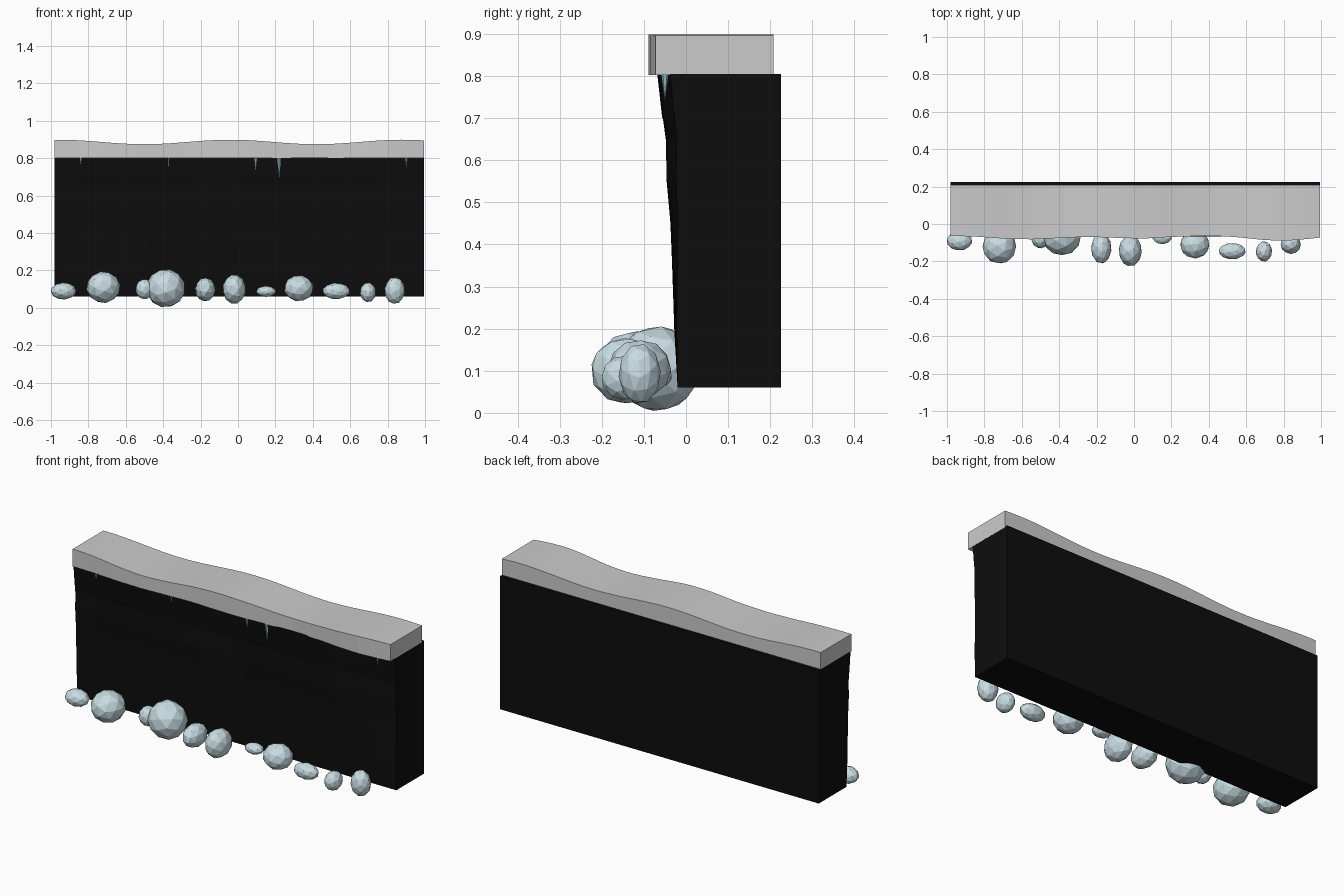
import bpy, bmesh, math, random
from mathutils import Euler

if "Cube" in bpy.data.objects:
    bpy.data.objects.remove(bpy.data.objects["Cube"])

random.seed(4)

def material(name, col):
    m = bpy.data.materials.new(name)
    m.diffuse_color = (*col, 1)
    m.use_nodes = True
    m.node_tree.nodes["Principled BSDF"].inputs["Base Color"].default_value = m.diffuse_color
    return m

ICE = material("pale_ice", (0.58, 0.72, 0.77))
DARK = material("dark_wall", (0.004, 0.004, 0.004))
TEAL = material("icicle_ice", (0.3, 0.52, 0.56))

def finish(name, bm, mat=None):
    bmesh.ops.recalc_face_normals(bm, faces=bm.faces)
    me = bpy.data.meshes.new(name)
    bm.to_mesh(me)
    bm.free()
    ob = bpy.data.objects.new(name, me)
    bpy.context.collection.objects.link(ob)
    if mat:
        me.materials.append(mat)
    return ob

def lerp(pts, t):
    for (a, u), (b, v) in zip(pts, pts[1:]):
        if t <= b:
            return u + (v - u) * (t - a) / (b - a)
    return pts[-1][1]

def loft(name, sections, mat=None):
    # joins closed cross-sections along x and caps the ends
    bm = bmesh.new()
    rings = [[bm.verts.new(p) for p in s] for s in sections]
    n = len(rings[0])
    for a, b in zip(rings, rings[1:]):
        for i in range(n):
            j = (i + 1) % n
            bm.faces.new((a[i], a[j], b[j], b[i]))
    bm.faces.new(rings[0])
    bm.faces.new(rings[-1])
    return finish(name, bm, mat)

X0, X1, N = -0.98, 0.995, 32
xs = [X0 + (X1 - X0) * i / N for i in range(N + 1)]

# Wall: front leans outward towards the top and ripples gently
LEFT = [(0.06, -0.02), (0.2, -0.028), (0.35, -0.033), (0.45, -0.037),
        (0.55, -0.046), (0.65, -0.048), (0.72, -0.058), (0.805, -0.068)]

def wall_section(x):
    pts = []
    for z, y in LEFT:
        t = (z - 0.06) / 0.745
        wave = 0.006 * (1 - math.cos(7 * (x - X0) + 3 * t)) * t
        ease = max(0, (x - 0.6) / 0.4) * 0.022 * t
        pts.append((x, y + wave + ease, z))
    return pts + [(x, 0.225, 0.805), (x, 0.225, 0.06)]

loft("wall", [wall_section(x) for x in xs], DARK)

# Snow cap: wavy top and wavy front edge
EDGE = [(-1, -0.063), (-0.85, -0.067), (-0.7, -0.078), (-0.55, -0.082), (-0.4, -0.075),
        (-0.25, -0.068), (-0.1, -0.074), (0.05, -0.078), (0.2, -0.069), (0.4, -0.062),
        (0.55, -0.07), (0.7, -0.086), (0.8, -0.09), (0.9, -0.083), (1, -0.072)]

def cap_section(x):
    top = 0.887 + 0.012 * math.cos(2 * math.pi * (x + 0.04) / 0.92)
    y = lerp(EDGE, x)
    return [(x, y, 0.802), (x, y, top), (x, 0.208, top), (x, 0.208, 0.802)]

loft("snow_cap", [cap_section(x) for x in xs])

# Ice boulders along the foot: centre x, y, z and half sizes
ROCKS = [(-0.933, -0.09, 0.09, 0.067, 0.05, 0.045), (-0.72, -0.12, 0.11, 0.09, 0.09, 0.084),
         (-0.5, -0.08, 0.1, 0.047, 0.05, 0.053), (-0.387, -0.068, 0.105, 0.102, 0.098, 0.1),
         (-0.175, -0.13, 0.098, 0.054, 0.08, 0.062), (-0.02, -0.143, 0.1, 0.06, 0.081, 0.077),
         (0.15, -0.07, 0.088, 0.052, 0.036, 0.029), (0.325, -0.11, 0.105, 0.076, 0.075, 0.067),
         (0.525, -0.145, 0.09, 0.07, 0.042, 0.042), (0.695, -0.147, 0.083, 0.042, 0.053, 0.052),
         (0.838, -0.11, 0.093, 0.054, 0.05, 0.07)]
for i, r in enumerate(ROCKS):
    bm = bmesh.new()
    bmesh.ops.create_icosphere(bm, subdivisions=2, radius=1)
    rot = Euler([random.uniform(0, 6) for _ in range(3)]).to_matrix()
    for v in bm.verts:
        v.co = rot @ v.co
    for k in range(3):
        m = max(abs(v.co[k]) for v in bm.verts)
        for v in bm.verts:
            v.co[k] = r[k] + v.co[k] / m * r[k + 3]
    finish(f"ice_boulder_{i + 1}", bm, ICE)

# Icicles hanging under the cap: x and tip height
for i, (x, tip) in enumerate([(-0.84, 0.765), (-0.46, 0.765), (-0.37, 0.72),
                              (0.095, 0.74), (0.22, 0.695), (0.9, 0.74)]):
    bm = bmesh.new()
    h = 0.81 - tip
    bmesh.ops.create_cone(bm, cap_ends=True, segments=6, radius1=0.0,
                          radius2=0.006 + 0.06 * h, depth=h)
    bmesh.ops.remove_doubles(bm, verts=bm.verts, dist=1e-5)
    y = -0.05 if x > 0.8 else -0.056
    bmesh.ops.translate(bm, verts=bm.verts, vec=(x, y, tip + h / 2))
    finish(f"icicle_{i + 1}", bm, TEAL)
